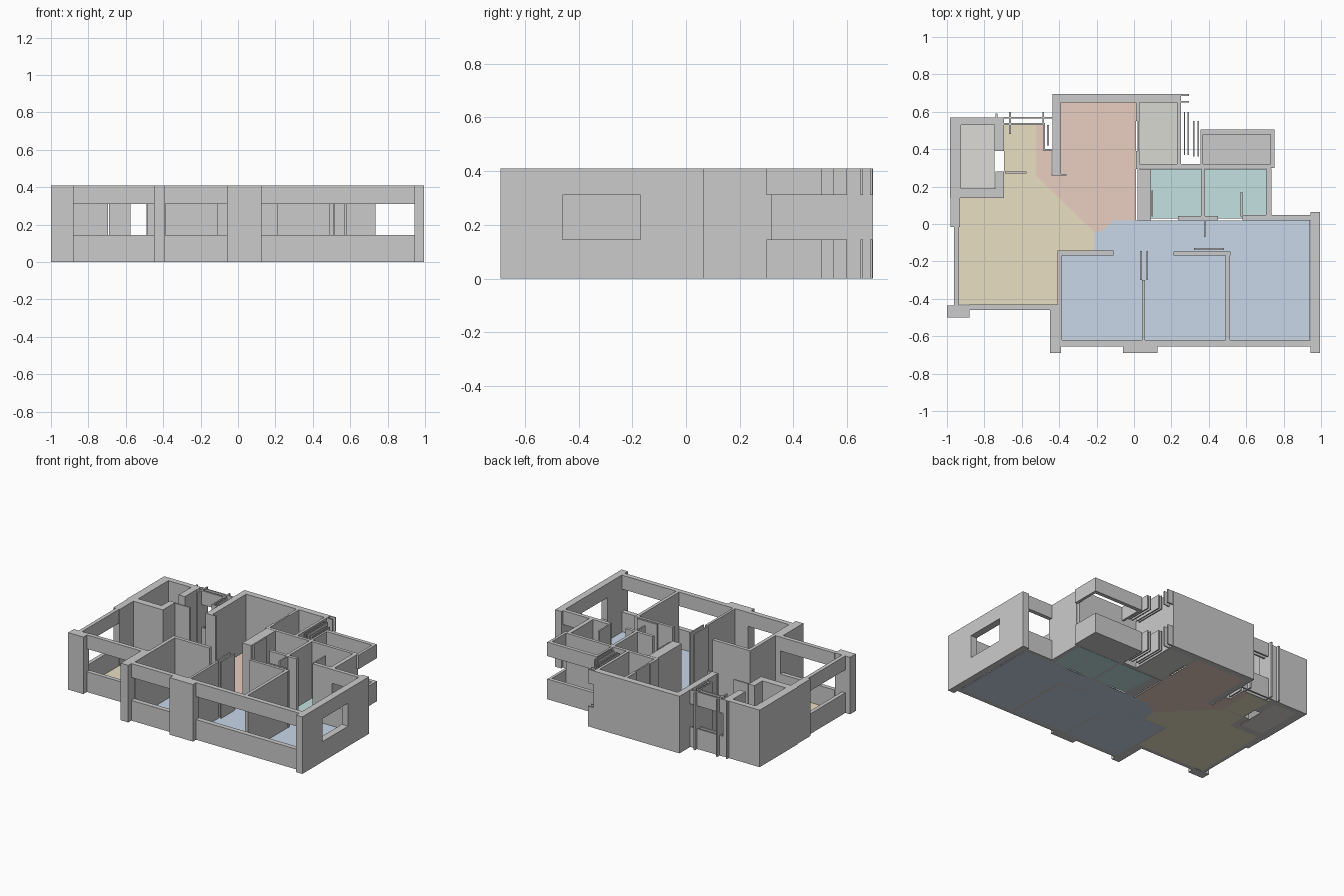
import bpy, bmesh

if "Cube" in bpy.data.objects:
    bpy.data.objects.remove(bpy.data.objects["Cube"])

H, SILL, HEAD = 0.41, 0.145, 0.31


def prism(name, pts, z0, z1, mat=None):
    bm = bmesh.new()
    f = bm.faces.new([bm.verts.new((x, y, z0)) for x, y in pts])
    r = bmesh.ops.extrude_face_region(bm, geom=[f])
    for v in r["geom"]:
        if isinstance(v, bmesh.types.BMVert):
            v.co.z = z1
    bmesh.ops.recalc_face_normals(bm, faces=bm.faces)
    me = bpy.data.meshes.new(name)
    bm.to_mesh(me)
    bm.free()
    ob = bpy.data.objects.new(name, me)
    bpy.context.collection.objects.link(ob)
    if mat:
        me.materials.append(mat)
    return ob


def wall(name, x0, x1, y0, y1, z0=0, z1=H):
    return prism(name, [(x0, y0), (x1, y0), (x1, y1), (x0, y1)], z0, z1)


def window(name, x0, x1, y0, y1):
    # low wall below and lintel above an open window
    wall(name + "_sill", x0, x1, y0, y1, 0, SILL)
    wall(name + "_lintel", x0, x1, y0, y1, HEAD, H)


def floor(name, color, pts):
    m = bpy.data.materials.new(name)
    m.diffuse_color = (*color, 1)
    m.use_nodes = True
    m.node_tree.nodes["Principled BSDF"].inputs["Base Color"].default_value = m.diffuse_color
    prism(name, pts, 0, 0.004, m)


def rect(x0, x1, y0, y1):
    return [(x0, y0), (x1, y0), (x1, y1), (x0, y1)]


# coloured floors
floor("living_floor", (0.82, 0.74, 0.55),
      [(-.935, -.43), (-.935, .14), (-.695, .14), (-.695, .535), (-.525, .535), (-.525, .26),
       (-.21, -.045), (-.21, -.15), (-.405, -.15), (-.405, -.43)])
floor("dining_floor", (0.82, 0.62, 0.54),
      [(-.525, .535), (-.525, .26), (-.21, -.045), (-.165, -.035), (-.11, .02), (.01, .02),
       (.01, .65), (-.39, .65), (-.39, .26), (-.44, .26), (-.44, .39), (-.48, .39), (-.48, .535)])
floor("bedroom_floor", (0.58, 0.68, 0.81),
      [(-.39, -.62), (-.39, -.16), (-.21, -.15), (-.21, -.045), (-.165, -.035), (-.11, .02),
       (.94, .02), (.94, -.62)])
floor("bathroom_floor_left", (0.55, 0.75, 0.75), rect(.09, .36, .03, .295))
floor("bathroom_floor_right", (0.55, 0.75, 0.75), rect(.38, .705, .03, .295))
floor("kitchen_floor", (0.68, 0.69, 0.64), rect(.03, .235, .32, .65))
floor("balcony_floor", (0.60, 0.59, 0.60), rect(.37, .73, .32, .478))
floor("store_floor", (0.73, 0.71, 0.68), rect(-.925, -.745, .19, .53))

# columns and solid outer walls
for n, b in {
    "front_left_column": (-1, -.88, -.50, -.435),
    "front_step_wall": (-.45, -.39, -.69, -.43),
    "front_middle_column": (-.06, .125, -.69, -.62),
    "left_wall": (-.98, -.93, -.015, .14),
    "store_left_wall": (-.985, -.925, .14, .57),
    "store_back_wall": (-.925, -.695, .53, .57),
    "store_front_wall": (-.925, -.695, .14, .19),
    "store_right_wall_back": (-.745, -.695, .39, .53),
    "store_right_wall_front": (-.74, -.695, .19, .28),
    "dining_left_wall": (-.435, -.39, .26, .695),
    "back_wall": (-.39, .25, .65, .695),
    "kitchen_right_wall": (.23, .25, .32, .65),
    "right_wall_front": (.945, .995, -.69, -.46),
    "right_wall_back": (.945, .995, -.17, .065),
}.items():
    wall(n, *b)

# window walls
for n, b in {
    "front_left_window": (-.88, -.45, -.46, -.43),
    "front_middle_window": (-.39, -.06, -.655, -.62),
    "front_right_window": (.125, .945, -.655, -.62),
    "left_window": (-.962, -.935, -.435, -.015),
    "right_window": (.945, .995, -.46, -.17),
    "bedroom_back_window": (.735, .945, .02, .048),
    "entry_outer_window": (-.695, -.435, .563, .573),
    "entry_inner_window": (-.695, -.48, .528, .54),
    "balcony_back_rail": (.355, .75, .478, .505),
    "balcony_right_rail": (.73, .75, .30, .478),
    "balcony_left_rail": (.355, .37, .32, .478),
    "back_corner_outer_rail": (.25, .295, .685, .694),
    "back_corner_inner_rail": (.25, .295, .65, .658),
}.items():
    window(n, *b)

# slim rails of the service opening
for i, (x, y0, y1) in enumerate([(.27, .37, .60), (.29, .37, .60), (.32, .36, .55), (.343, .36, .55)]):
    window("service_rail_%d" % i, x - .004, x + .004, y0, y1)
window("service_front_rail", .25, .36, .31, .32)

# short posts of the entry screen
for i, (x, y0, y1) in enumerate([(-.735, .57, .59), (-.663, .48, .60), (-.485, .53, .60), (-.46, .42, .53)]):
    wall("entry_post_%d" % i, x - .005, x + .005, y0, y1)
wall("entry_side_wall", -.485, -.475, .39, .54)
wall("entry_side_return", -.475, -.435, .39, .40)

# inner walls
for n, b in {
    "dining_right_wall_back": (.01, .03, .55, .65),
    "dining_right_wall_front": (.01, .03, .295, .39),
    "bath_left_wall": (.02, .09, .02, .295),
    "bath_back_wall": (.03, .73, .297, .32),
    "bath_divider": (.358, .38, .03, .297),
    "bath_right_wall": (.705, .735, .02, .297),
    "bath_front_wall_middle": (.235, .45, .02, .042),
    "bath_front_wall_right": (.58, .705, .02, .048),
    "bedroom_left_wall": (-.41, -.385, -.62, -.165),
    "bedroom_left_back_wall": (-.41, -.11, -.168, -.143),
    "bedroom_divider": (.043, .06, -.62, -.30),
    "bedroom_middle_back_wall": (.21, .515, -.168, -.148),
    "bedroom_right_divider": (.49, .513, -.62, -.168),
}.items():
    wall(n, *b)

# door leaves
for i, b in enumerate([
    (-.69, -.575, .27, .28), (-.44, -.36, .258, .268), (.018, .028, .39, .55),
    (.093, .102, .04, .18), (.57, .58, .04, .17), (.032, .042, -.30, -.145),
    (.066, .076, -.30, -.145), (.32, .48, -.14, -.128), (.373, .383, -.07, .02),
]):
    wall("door_leaf_%d" % i, *b)
